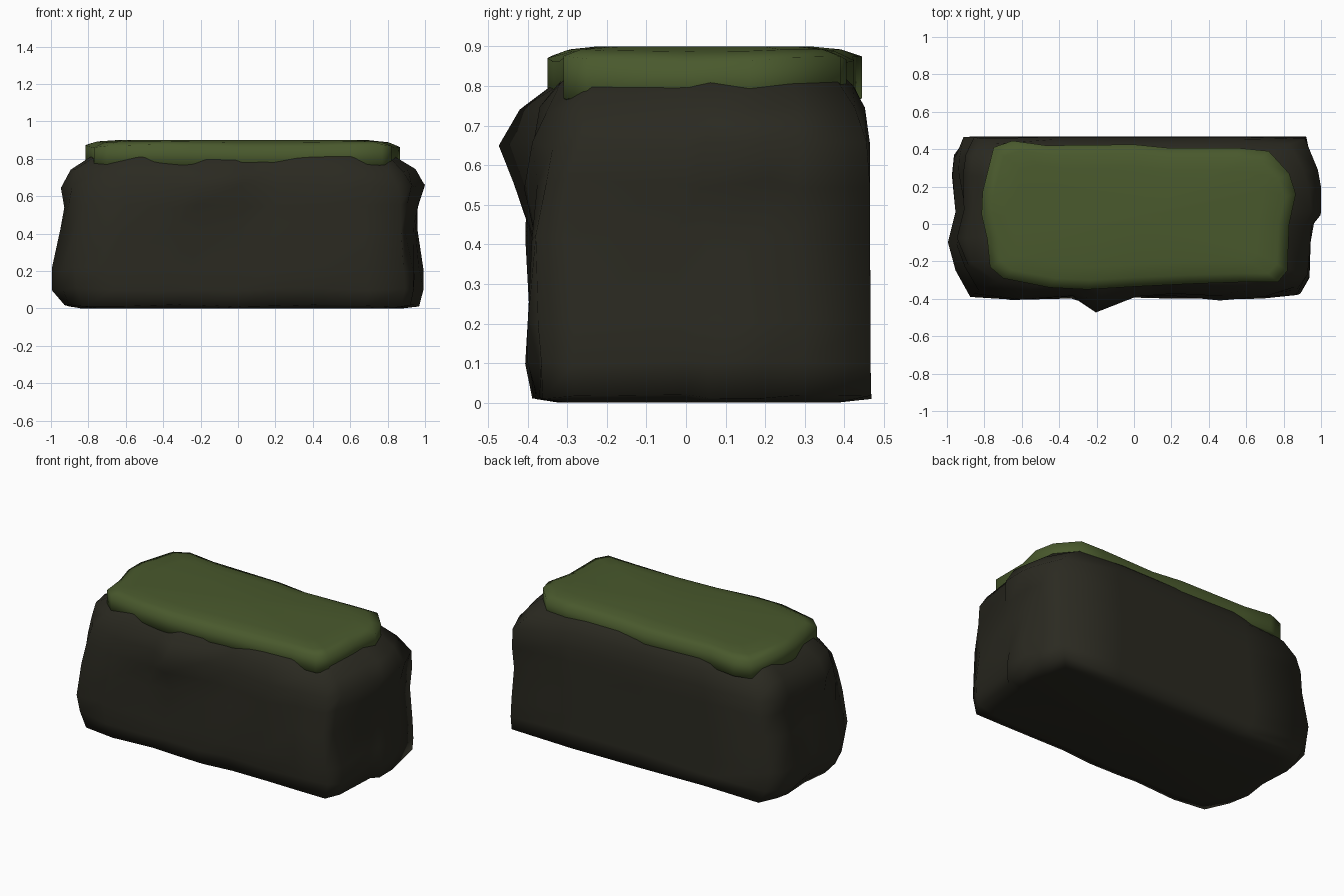
import bpy, bmesh, math, random

if "Cube" in bpy.data.objects:
    bpy.data.objects.remove(bpy.data.objects["Cube"])
random.seed(4)


def material(name, rgb):
    m = bpy.data.materials.new(name)
    m.diffuse_color = (*rgb, 1)
    m.use_nodes = True
    m.node_tree.nodes["Principled BSDF"].inputs["Base Color"].default_value = m.diffuse_color
    return m


def loft(name, rings, bottom, top, mat):
    """Skin closed rings from bottom to top, with a fan at each end."""
    bm = bmesh.new()
    rows = [[bm.verts.new(p) for p in r] for r in rings]
    n = len(rows[0])
    for a, b in zip(rows, rows[1:]):
        for i in range(n):
            j = (i + 1) % n
            bm.faces.new((a[i], a[j], b[j], b[i]))
    low, high = bm.verts.new(bottom), bm.verts.new(top)
    for i in range(n):
        j = (i + 1) % n
        bm.faces.new((rows[0][j], rows[0][i], low))
        bm.faces.new((rows[-1][i], rows[-1][j], high))
    bmesh.ops.recalc_face_normals(bm, faces=bm.faces)
    for f in bm.faces:
        f.smooth = True
    me = bpy.data.meshes.new(name)
    bm.to_mesh(me)
    bm.free()
    me.materials.append(mat)
    ob = bpy.data.objects.new(name, me)
    bpy.context.collection.objects.link(ob)
    return ob


rock = material("dark stone", (0.0235, 0.0225, 0.0150))
green = material("moss green", (0.067, 0.100, 0.026))

# Rock plan outline, normalised to -1..1, counter-clockwise from back left
plan = [(-.91, 1), (-.97, .75), (-.985, .55), (-.96, .1), (-1, -.3), (-.97, -.62),
        (-.89, -.93), (-.67, -1), (-.38, -.99), (-.23, -1), (0, -.97), (.2, -.95),
        (.47, -.98), (.7, -.96), (.90, -.93), (.95, -.74), (.97, -.1), (1, .05),
        (1, .36), (.975, .6), (.94, 1), (.5, 1), (0, 1), (-.5, 1)]

# Rock levels: z, left, right, front, back, jitter, corner pull
levels = [(.00, -.84, .88, -.32, .38, 0, 0),
          (.015, -.93, .97, -.39, .468, .004, 0),
          (.10, -.98, .98, -.40, .466, .012, 0),
          (.21, -1.0, .975, -.405, .466, .016, 0),
          (.42, -.95, .955, -.405, .465, .018, 0),
          (.55, -.94, .97, -.40, .465, .018, 0),
          (.65, -.93, .99, -.39, .465, .016, .02),
          (.74, -.89, .94, -.37, .452, .010, .06),
          (.805, -.80, .85, -.330, .42, .003, .09),
          (.84, -.74, .79, -.29, .38, 0, .09)]
bump = {.55: -.435, .65: -.473, .74: -.42}   # single bump on the front
rings = []
for k, (z, l, r, f, b, jit, pull) in enumerate(levels):
    ring = []
    for i, (u, v) in enumerate(plan):
        if abs(u) > .85 and abs(v) > .9:     # rounder corners near the top
            u, v = u * (1 - pull), v * (1 - pull)
        x = l + (r - l) * (u + 1) / 2
        y = f + (b - f) * (v + 1) / 2
        if v < .9:                           # the back stays flat
            x += jit * random.uniform(-1.2, 1.2)
            y += jit * random.uniform(-1, 1)
        if u == -.23:
            y = bump.get(z, y)
        dz = .006 * math.sin(i * 1.7) if k == 1 else random.uniform(-.8, .8) * jit
        ring.append((max(-1, min(1, x)), y, z + dz))
    rings.append(ring)
loft("rock_block", rings, (0, 0, .008), (0, .04, .85), rock)

# Moss cap: upright rim and gently domed top
outline = [(-.75, .41), (-.81, .17), (-.815, .05), (-.785, -.08), (-.77, -.23), (-.70, -.29),
           (-.45, -.34), (-.25, -.35), (0, -.335), (.3, -.32), (.6, -.31), (.77, -.31),
           (.82, -.25), (.83, 0), (.865, .16), (.83, .27), (.72, .39), (.57, .405),
           (.2, .405), (0, .425), (-.47, .42), (-.65, .445)]


def scaled(sx, sy, z, wave=0):
    return [(.02 + (x - .02) * sx, .04 + (y - .04) * sy,
             z + wave * math.sin(i * 1.3)) for i, (x, y) in enumerate(outline)]


loft("moss_cap", [scaled(.97, .95, .755, .005), scaled(1, 1, .765, .005),
                  scaled(1, 1, .868, .008), scaled(.93, .87, .89, .003),
                  scaled(.80, .68, .90)],
     (0, .04, .78), (0, .04, .90), green)
